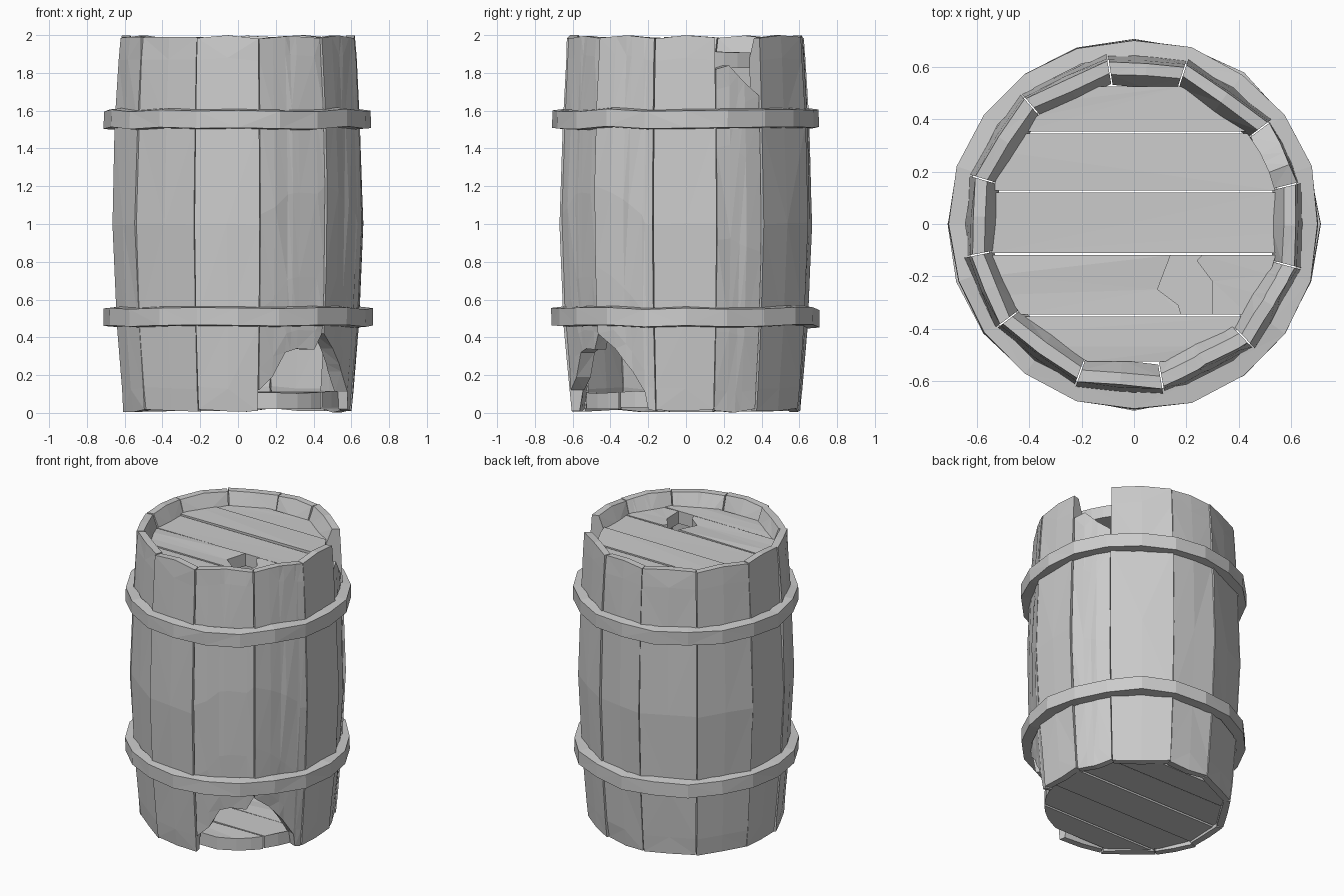
import bpy, bmesh, math, random

if "Cube" in bpy.data.objects:
    bpy.data.objects.remove(bpy.data.objects["Cube"])

random.seed(7)


def jit(a):
    return random.uniform(-a, a)


def make_object(name, bm):
    bmesh.ops.recalc_face_normals(bm, faces=bm.faces)
    bmesh.ops.triangulate(bm, faces=bm.faces)
    mesh = bpy.data.meshes.new(name)
    bm.to_mesh(mesh)
    bm.free()
    obj = bpy.data.objects.new(name, mesh)
    bpy.context.collection.objects.link(obj)
    return obj


def lerp_table(table, t):
    for (a, va), (b, vb) in zip(table, table[1:]):
        if t <= b:
            return va + (vb - va) * max(0, t - a) / (b - a)
    return table[-1][1]


# Barrel profile: outer radius and wall thickness against height
OUTER = [(0, .612), (.12, .625), (.5, .655), (1, .678), (1.5, .662), (1.88, .642), (2, .632)]
WALL = [(0, .04), (.13, .075), (1, .08), (1.8, .09), (1.88, .1), (2, .04)]


def stave(name, a0, a1, low, high):
    """One board between two angles; low/high are its end heights as (u, z)."""
    us = sorted({u for u, _ in low + high} | {0, .5, 1})
    rows = [0, .06, .23, .5, .77, .94, 1]
    a0, a1 = math.radians(a0 + .25), math.radians(a1 - .25)
    offset = jit(.006)
    bm = bmesh.new()
    outer, inner = [], []
    for u in us:
        zl, zh = lerp_table(low, u), lerp_table(high, u)
        co, ci = [], []
        for t in rows:
            z = zl + t * (zh - zl)
            r = lerp_table(OUTER, z) + offset + jit(.004)
            x = r * ((1 - u) * math.cos(a0) + u * math.cos(a1))
            y = r * ((1 - u) * math.sin(a0) + u * math.sin(a1))
            bulge = 1 + .03 * u * (1 - u)
            k = 1 - lerp_table(WALL, z) / math.hypot(x, y)
            co.append(bm.verts.new((x * bulge, y * bulge, z)))
            ci.append(bm.verts.new((x * k, y * k, z)))
        outer.append(co)
        inner.append(ci)
    n, m = len(us), len(rows)
    for g in (outer, inner):
        for i in range(n - 1):
            for j in range(m - 1):
                bm.faces.new((g[i][j], g[i + 1][j], g[i + 1][j + 1], g[i][j + 1]))
    for i in range(n - 1):
        for j in (0, m - 1):
            bm.faces.new((outer[i][j], outer[i + 1][j], inner[i + 1][j], inner[i][j]))
    for j in range(m - 1):
        for i in (0, n - 1):
            bm.faces.new((outer[i][j], outer[i][j + 1], inner[i][j + 1], inner[i][j]))
    return make_object(name, bm)


# Staves, three of them broken
seams = [-80, -46, -15, 14, 37, 72, 99, 131, 163.5, 191, 217, 250, 280]
broken_low = {0: [(0, .12), (.22, .19), (.42, .32), (.6, .34), (.88, .335), (1, .42)],
              1: [(0, .42), (.3, .34), (.6, .22), (.82, .11), (.87, .02), (1, .01)]}
broken_high = {3: [(0, 1.82), (.3, 1.84), (.65, 1.75), (1, 1.68)]}
for i, (a, b) in enumerate(zip(seams, seams[1:])):
    low = broken_low.get(i, [(0, random.uniform(.005, .025)), (.5, random.uniform(0, .015)),
                             (1, random.uniform(.005, .025))])
    high = broken_high.get(i, [(0, 1.985 + jit(.005)), (.5, 1.995 + jit(.005)), (1, 1.985 + jit(.005))])
    stave(f"stave_{i + 1}", a, b, low, high)


# Iron hoops: uneven rectangular bands
def hoop(name, z0, z1, sides=20):
    bm = bmesh.new()
    rings = []
    for i in range(sides):
        a = 2 * math.pi * i / sides
        r, dz = .71 + jit(.007), jit(.008)
        rings.append([bm.verts.new((q * math.cos(a), q * math.sin(a), z + dz))
                      for q, z in ((.645, z0), (r, z0 + .005), (r + jit(.004), z1 - .008), (.645, z1))])
    for i in range(sides):
        p, q = rings[i - 1], rings[i]
        for k in range(4):
            bm.faces.new((p[k - 1], p[k], q[k], q[k - 1]))
    return make_object(name, bm)


hoop("lower_hoop", .455, .56)
hoop("upper_hoop", 1.505, 1.61)


# Head boards: planks along x, trimmed to a circle
def prism(name, outline, z0, z1):
    bm = bmesh.new()
    lo = [bm.verts.new((x, y, z0)) for x, y in outline]
    hi = [bm.verts.new((x, y, z1 + jit(.004))) for x, y in outline]
    bm.faces.new(lo)
    bm.faces.new(hi)
    for i in range(len(lo)):
        bm.faces.new((lo[i - 1], lo[i], hi[i], hi[i - 1]))
    return make_object(name, bm)


def arc(y0, y1, r, side):
    ys = [y0 + (y1 - y0) * k / 3 for k in range(4)]
    return [(side * math.sqrt(max(.0, r * r - y * y)), y) for y in ys]


edges = [-.53, -.35, -.115, .125, .35, .53]
for part, r, z0, z1 in (("bottom", .565, .025, .11), ("lid", .555, 1.82, 1.905)):
    for i, (a, b) in enumerate(zip(edges, edges[1:])):
        a, b = a + .004, b - .004
        right, left = arc(a, b, r, 1), arc(b, a, r, -1)
        dz = jit(.006)
        if part == "lid" and i == 1:
            # Snapped lid plank
            prism("lid_plank_broken_left", left + [(.18, a), (.17, -.31), (.09, -.25), (.14, b)], z0, z1)
            prism("lid_plank_broken_right", right + [(.26, b), (.24, -.14), (.30, -.22), (.30, a)], z0, z1)
        else:
            prism(f"{part}_plank_{i + 1}", right + left, z0 + dz, z1 + dz)
